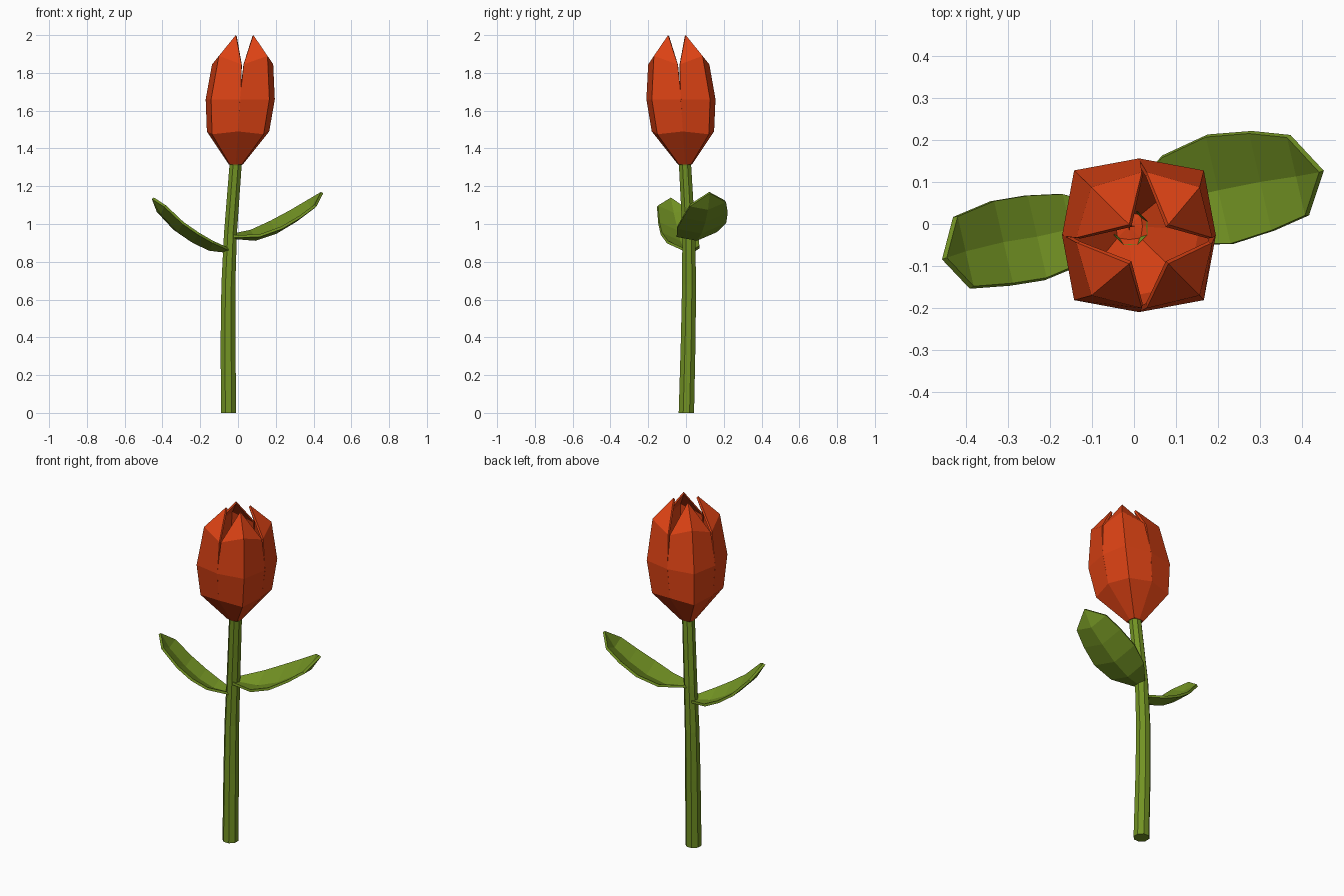
import bpy
from math import cos, sin, radians
from mathutils import Vector

if "Cube" in bpy.data.objects:
    bpy.data.objects.remove(bpy.data.objects["Cube"])


def material(name, rgb):
    m = bpy.data.materials.new(name)
    m.diffuse_color = (*rgb, 1)
    m.use_nodes = True
    m.node_tree.nodes["Principled BSDF"].inputs["Base Color"].default_value = m.diffuse_color
    return m


RED = material("petal_red", (0.72, 0.055, 0.007))
GREEN = material("leaf_green", (0.17, 0.29, 0.017))


def make_object(name, verts, faces, mat, thickness=0):
    me = bpy.data.meshes.new(name)
    me.from_pydata(verts, [], faces)
    me.materials.append(mat)
    ob = bpy.data.objects.new(name, me)
    bpy.context.collection.objects.link(ob)
    if thickness:
        s = ob.modifiers.new("thickness", "SOLIDIFY")
        s.thickness = thickness
        s.offset = -1
    return ob


# Stem: octagonal tube along a gentle bend, flared open rim inside the bloom
SIDES = 8
path = [(-0.05, 0.002, 0.0, 0.044), (-0.053, 0.012, 0.4, 0.042),
        (-0.051, 0.016, 0.68, 0.04), (-0.04, 0.015, 0.95, 0.037),
        (-0.013, -0.005, 1.31, 0.035), (-0.008, -0.01, 1.345, 0.043)]
verts, faces = [], [tuple(reversed(range(SIDES)))]
for x, y, z, r in path:
    for i in range(SIDES):
        a = radians(360 * (i + 0.5) / SIDES)
        verts.append((x + r * cos(a), y + r * sin(a), z))
for k in range(len(path) - 1):
    for i in range(SIDES):
        j = (i + 1) % SIDES
        faces.append((k * SIDES + i, k * SIDES + j,
                      (k + 1) * SIDES + j, (k + 1) * SIDES + i))
make_object("stem", verts, faces, GREEN)

# Petals: four ridged shells around a leaning axis
AXIS_LOW, AXIS_HIGH = Vector((-0.012, -0.005, 1.31)), Vector((0.035, -0.048, 2.0))
# ridge radius, ridge height, edge radius, edge height, edge half angle
rows = [(0.045, 1.315, 0.037, 1.315, 45),
        (0.193, 1.475, 0.165, 1.49, 45),
        (0.218, 1.66, 0.183, 1.66, 45.5),
        (0.182, 1.89, 0.162, 1.845, 43)]


def bloom_point(r, degrees, z):
    c = AXIS_LOW.lerp(AXIS_HIGH, (z - AXIS_LOW.z) / (AXIS_HIGH.z - AXIS_LOW.z))
    a = radians(degrees)
    return (c.x + r * cos(a), c.y + r * sin(a), z)


for n in range(4):
    mid = 45 + 90 * n
    verts = [bloom_point(0, 0, 1.318)]
    for rr, rz, er, ez, h in rows:
        verts += [bloom_point(er, mid - h, ez), bloom_point(rr, mid, rz),
                  bloom_point(er, mid + h, ez)]
    verts.append(bloom_point(0.066, mid, 2.0))
    faces = [(0, 2, 1), (0, 3, 2)]
    for k in range(len(rows) - 1):
        for i in (1, 2):
            a = 3 * k + i
            faces.append((a, a + 1, a + 4, a + 3))
    t = len(verts) - 1
    faces += [(t - 3, t - 2, t), (t - 2, t - 1, t)]
    make_object(f"petal_{n + 1}", verts, faces, RED, 0.012)


# Leaves: V-shaped blades with a midrib, each rolled a little to one side
def leaf(name, rib, heading, lift_left, lift_right):
    a = radians(heading)
    side = Vector((-sin(a), cos(a), 0))
    verts, faces = [], []
    widest = max(p[3] for p in rib)
    for x, y, z, w in rib:
        c = Vector((x, y, z))
        f = w / widest
        verts += [c - side * w + Vector((0, 0, lift_right * f)), c,
                  c + side * w + Vector((0, 0, lift_left * f))]
    verts = verts[:-2]
    t = len(verts) - 1
    verts[t] = rib[-1][:3]
    for k in range(len(rib) - 2):
        for i in (0, 1):
            b = 3 * k + i
            faces.append((b, b + 3, b + 4, b + 1))
    faces += [(t - 3, t, t - 2), (t - 2, t, t - 1)]
    make_object(name, verts, faces, GREEN, 0.014)


leaf("right_leaf",
     [(-0.03, 0.012, 0.935, 0.03), (0.09, 0.055, 0.925, 0.105),
      (0.2, 0.08, 0.962, 0.13), (0.3, 0.1, 1.022, 0.118),
      (0.385, 0.113, 1.085, 0.095), (0.44, 0.123, 1.17, 0)], 13, 0.055, 0.025)
leaf("left_leaf",
     [(-0.05, 0.015, 0.86, 0.025), (-0.15, -0.012, 0.872, 0.085),
      (-0.23, -0.03, 0.91, 0.1), (-0.31, -0.043, 0.965, 0.1),
      (-0.4, -0.065, 1.06, 0.085), (-0.445, -0.08, 1.14, 0)], 193, 0.045, 0.015)
